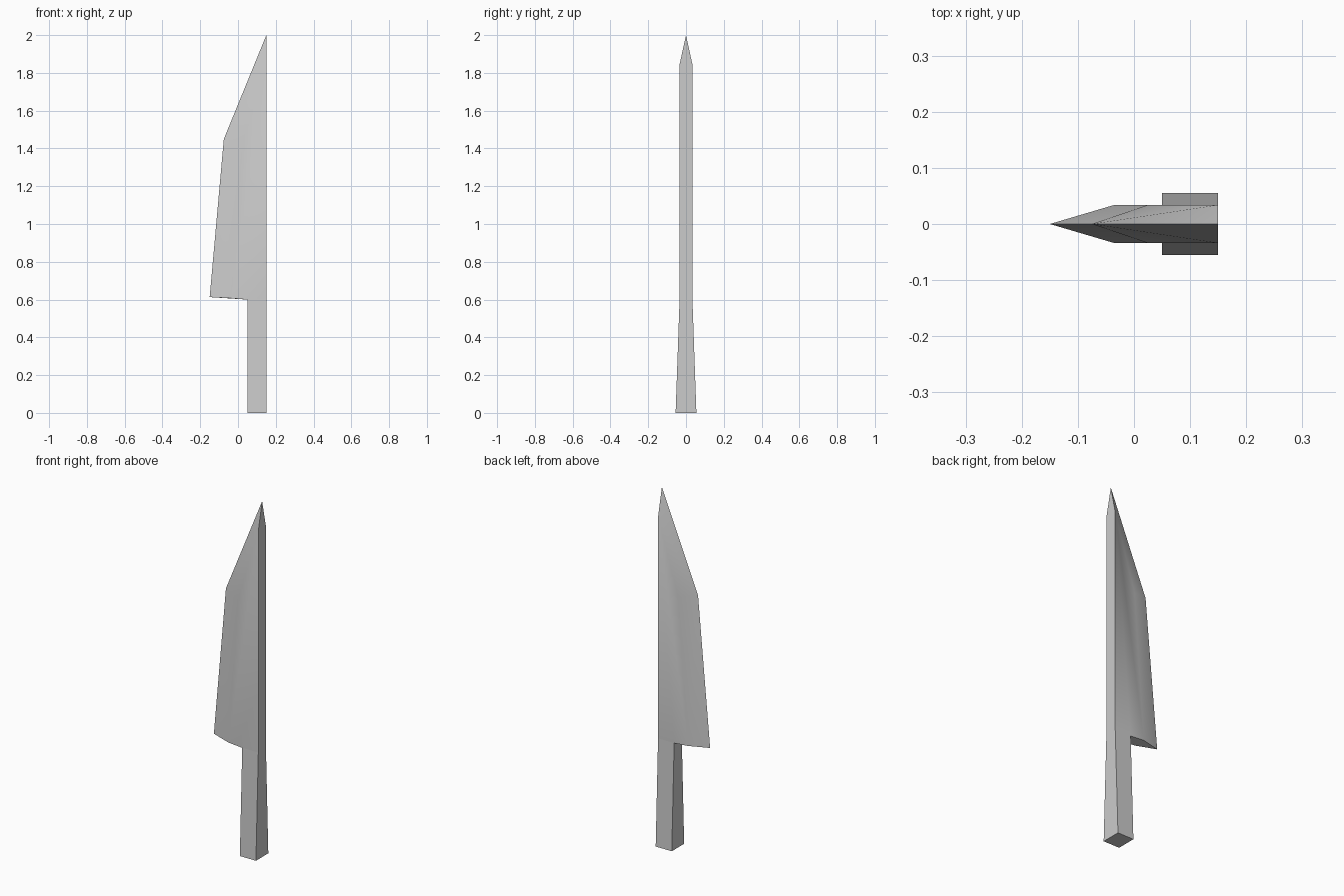
import bpy, bmesh
from mathutils import Matrix

if "Cube" in bpy.data.objects:
    bpy.data.objects.remove(bpy.data.objects["Cube"])

T = 0.034   # half thickness of the blade
H = 0.055   # half thickness of the handle end


def mirrored_part(name, points, faces):
    """Build the front half from named points, then mirror it across y = 0."""
    bm = bmesh.new()
    v = {key: bm.verts.new(co) for key, co in points.items()}
    for face in faces:
        bm.faces.new([v[key] for key in face])
    bmesh.ops.mirror(bm, geom=bm.verts[:] + bm.edges[:] + bm.faces[:],
                     matrix=Matrix.Identity(4), merge_dist=0.0005, axis='Y')
    bmesh.ops.recalc_face_normals(bm, faces=bm.faces[:])
    mesh = bpy.data.meshes.new(name)
    bm.to_mesh(mesh)
    bm.free()
    obj = bpy.data.objects.new(name, mesh)
    bpy.context.collection.objects.link(obj)
    bpy.ops.object.select_all(action='DESELECT')
    obj.select_set(True)
    bpy.context.view_layer.objects.active = obj
    bpy.ops.object.shade_smooth_by_angle(angle=0.524)
    return obj


# Blade: flat cheeks, ground cutting edge, straight spine, heel at the bottom
# a tip, b spine top, c/d edge and bevel corner, e/f heel, g/m choil, s/n spine foot
blade = {
    'a': (0.15, 0, 2.0), 'b': (0.15, -T, 1.845),
    'c': (-0.075, 0, 1.45), 'd': (0.025, -T, 1.43),
    'e': (-0.15, 0, 0.613), 'f': (-0.035, -T, 0.607),
    'g': (0.05, -T, 0.6), 'm': (0.05, 0, 0.6),
    's': (0.15, -T, 0.6), 'n': (0.15, 0, 0.6),
}
mirrored_part("blade", blade, ["acb", "cdb", "cefd", "dfgsb", "absn", "efgm"])

# Handle: square bar that thickens towards the end
handle = {
    'g': (0.05, -T, 0.6), 'm': (0.05, 0, 0.6),
    's': (0.15, -T, 0.6), 'n': (0.15, 0, 0.6),
    'h': (0.05, -H, 0), 'k': (0.05, 0, 0),
    'i': (0.15, -H, 0), 'j': (0.15, 0, 0),
}
mirrored_part("handle", handle, ["ghis", "gmkh", "sijn", "hkji"])
